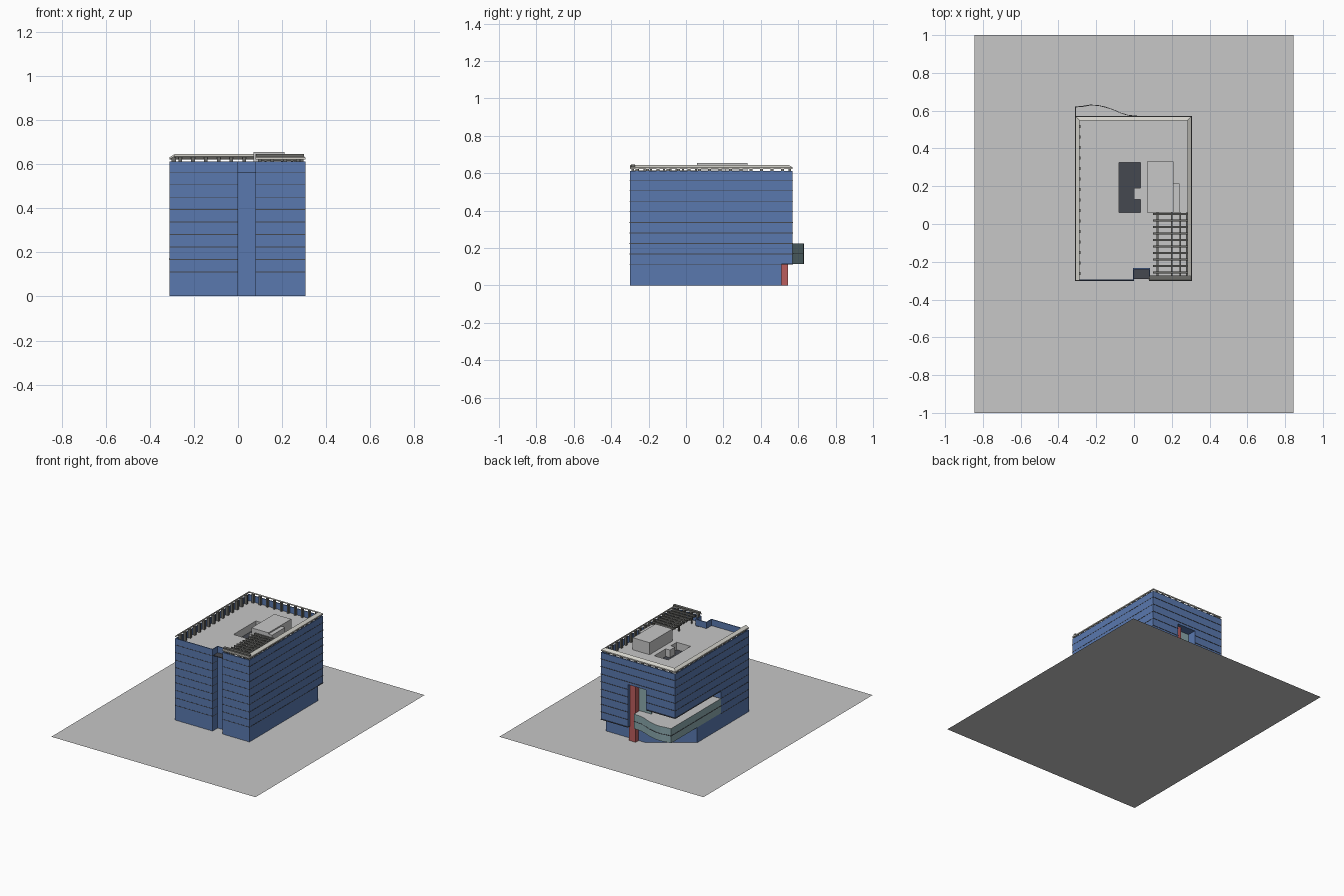
import bpy, bmesh

cube = bpy.data.objects.get("Cube")
if cube:
    bpy.data.objects.remove(cube, do_unlink=True)


def material(name, r, g, b):
    m = bpy.data.materials.new(name)
    m.use_nodes = True
    m.diffuse_color = (r, g, b, 1)
    m.node_tree.nodes["Principled BSDF"].inputs["Base Color"].default_value = (r, g, b, 1)
    return m


BLUE = material("facade_blue", .10, .19, .43)
GREY = material("concrete_grey", .57, .57, .57)
RIM = material("rim_off_white", .66, .65, .60)
DARK = material("beam_grey", .15, .15, .14)
RED = material("column_red", .50, .11, .11)
TEAL = material("glass_teal", .26, .40, .42)
SEAM = material("seam_slate", .06, .065, .08)


def finish(name, bm, *mats):
    bmesh.ops.recalc_face_normals(bm, faces=bm.faces)
    mesh = bpy.data.meshes.new(name)
    bm.to_mesh(mesh)
    bm.free()
    for m in mats:
        mesh.materials.append(m)
    ob = bpy.data.objects.new(name, mesh)
    bpy.context.collection.objects.link(ob)
    return ob


def prism(name, loops, z0, z1, mats, rule=None):
    """Extrude an outline (with optional hole loops) from z0 to z1."""
    bm = bmesh.new()
    edges = []
    for loop in loops:
        vs = [bm.verts.new((x, y, z0)) for x, y in loop]
        edges += [bm.edges.new((vs[i - 1], vs[i])) for i in range(len(vs))]
    bmesh.ops.triangle_fill(bm, edges=edges, use_beauty=True)
    ext = bmesh.ops.extrude_face_region(bm, geom=bm.faces[:], use_keep_orig=True)
    top = [v for v in ext["geom"] if isinstance(v, bmesh.types.BMVert)]
    bmesh.ops.translate(bm, verts=top, vec=(0, 0, z1 - z0))
    bmesh.ops.recalc_face_normals(bm, faces=bm.faces)
    if rule:
        for f in bm.faces:
            f.material_index = rule(f)
    return finish(name, bm, *mats)


def rect(x0, x1, y0, y1):
    return [(x0, y0), (x1, y0), (x1, y1), (x0, y1)]


def boxes(name, items, mat):
    """One object from many boxes given as x0, x1, y0, y1, z0, z1."""
    bm = bmesh.new()
    for x0, x1, y0, y1, z0, z1 in items:
        vs = bmesh.ops.create_cube(bm, size=1)["verts"]
        bmesh.ops.scale(bm, verts=vs, vec=(x1 - x0, y1 - y0, z1 - z0))
        bmesh.ops.translate(bm, verts=vs, vec=((x0 + x1) / 2, (y0 + y1) / 2, (z0 + z1) / 2))
    return finish(name, bm, mat)


# Main dimensions
L, R, F, B = -.31, .305, -.30, .57
STOREY, ROOF, WALL = .0565, .565, .612


def front(notch=-.24):
    return [(L, F), (0, F), (0, notch), (.08, notch), (.08, F), (R, F)]


# Ground
bm = bmesh.new()
bm.faces.new([bm.verts.new((x, y, 0)) for x, y in rect(-.845, .845, -1, 1)])
finish("ground", bm, GREY)

# Stacked storeys: rear outline, bottom, top
ground_back = [(R, .51), (-.02, .51), (L, .31)]
terrace_back = [(R, B), (.08, B), (.08, .5), (-.02, .5), (-.2, .33), (-.2, .03), (L, .03)]
recess_back = [(R, B), (.08, B), (.08, .5), (-.07, .5), (-.07, B), (L, B)]
full_back = [(R, B), (L, B)]
levels = [("ground_storey", ground_back, .001, .115),
          ("terrace_storey", terrace_back, .115, .285),
          ("recessed_storeys", recess_back, .285, .43),
          ("upper_storey", full_back, .43, .47)]
for name, back, z0, z1 in levels:
    prism(name, [front() + back], z0, z1, [BLUE])

# Top storey with an open light well
well = [(-.08, .06), (.035, .06), (.035, .13), (0, .13), (0, .19), (.035, .19), (.035, .325), (-.08, .325)]


def roof_rule(f):
    if abs(f.normal.z) > .5:
        return 1
    c = f.calc_center_median()
    return 1 if abs(c.x) < .09 and .05 < c.y < .33 else 0


prism("top_storey", [front() + full_back, well], .47, ROOF, [BLUE, GREY], roof_rule)

# Floor seams around the facade
for k in range(2, 11):
    z = k * STOREY
    back = next((b for _, b, z0, z1 in levels if z < z1 - .004), full_back)
    if k == 10:
        t = .006
        outer = front(-.23) + full_back
        inner = [(x * .97, y * .97) for x, y in outer]
        loops = [outer, inner]
    else:
        loops = [front(-.23) + back]
    loops = [[(x * 1.004, y * 1.004) for x, y in lp] for lp in loops]
    prism("floor_seam_%d" % k, loops, z - .004, z, [SEAM])

# Parapet wall
t = .006
inside = [(L + t, F + t), (-t, F + t), (-t, -.24 + t), (.08 + t, -.24 + t), (.08 + t, F + t),
          (R - t, F + t), (R - t, B - t), (L + t, B - t)]
prism("parapet_wall", [front() + full_back, inside], ROOF, WALL, [BLUE])

# Sloped rim swept round four sides
path = [((.08, F), (.08, -.277)), ((R, F), (.283, -.277)), ((R, B), (.283, .548)),
        ((L, B), (-.288, .548)), ((L, F), (-.288, F))]
bm = bmesh.new()
rings = []
for (ox, oy), (ix, iy) in path:
    section = [(ox, oy, .622), (ox, oy, .631), (ix, iy, .645), (ix, iy, .635)]
    rings.append([bm.verts.new(p) for p in section])
for a, b in zip(rings, rings[1:]):
    for i in range(4):
        bm.faces.new((a[i - 1], a[i], b[i], b[i - 1]))
bm.faces.new(rings[0])
bm.faces.new(rings[-1])
finish("parapet_rim", bm, RIM)

# Posts carrying the rim
posts = []
for i in range(15):
    y = -.27 + i * .0555
    posts.append((L + .008, L + .028, y, y + .016, ROOF, .632))
    posts.append((R - .022, R - .008, y, y + .016, ROOF, .632))
for i in range(10):
    x = -.27 + i * .058
    posts.append((x, x + .016, B - .022, B - .008, ROOF, .632))
for i in range(4):
    x = .09 + i * .058
    posts.append((x, x + .016, F + .008, F + .022, ROOF, .632))
boxes("rim_posts", posts, DARK)

# Pergola
slats = [(.10, .287, y, y + .011, .615, .627) for y in [-.262 + i * .0345 for i in range(10)]]
slats += [(x, x + .009, -.285, .06, .603, .615) for x in (.12, .195, .24, .275)]
slats += [(.082, .30, -.294, -.272, .632, .646)]
slats += [(x, x + .009, y, y + .009, ROOF, .606) for x in (.12, .24) for y in (-.25, -.1, .04)]
boxes("pergola", slats, DARK)

# Roof plant rooms
boxes("roof_house", [(.07, .21, .06, .33, ROOF, .655), (.2, .24, .06, .215, ROOF, .645)], GREY)

# Curved balcony with a pale deck
edge = [(L, .62), (-.27, .623), (-.23, .63), (-.19, .628), (-.15, .619), (-.11, .606),
        (-.07, .588), (-.03, .576), (.03, .57)]
deck = [(L, .031)] + edge + [(.03, .49), (-.03, .49), (-.19, .32), (-.19, .031)]
prism("balcony", [deck], .115, .224, [TEAL, GREY], lambda f: 1 if abs(f.normal.z) > .5 else 0)
band = [(x - .002, y + .002) for x, y in edge]
prism("balcony_seam", [[(L - .002, .031)] + band + [(.03, .5), (-.1, .4)]], .167, .171, [SEAM])

# Rear recess: glazing and red column
boxes("rear_window", [(-.068, .079, .497, .505, .224, .428)], TEAL)
boxes("red_column", [(.035, .09, .505, .545, .001, .43)], RED)
